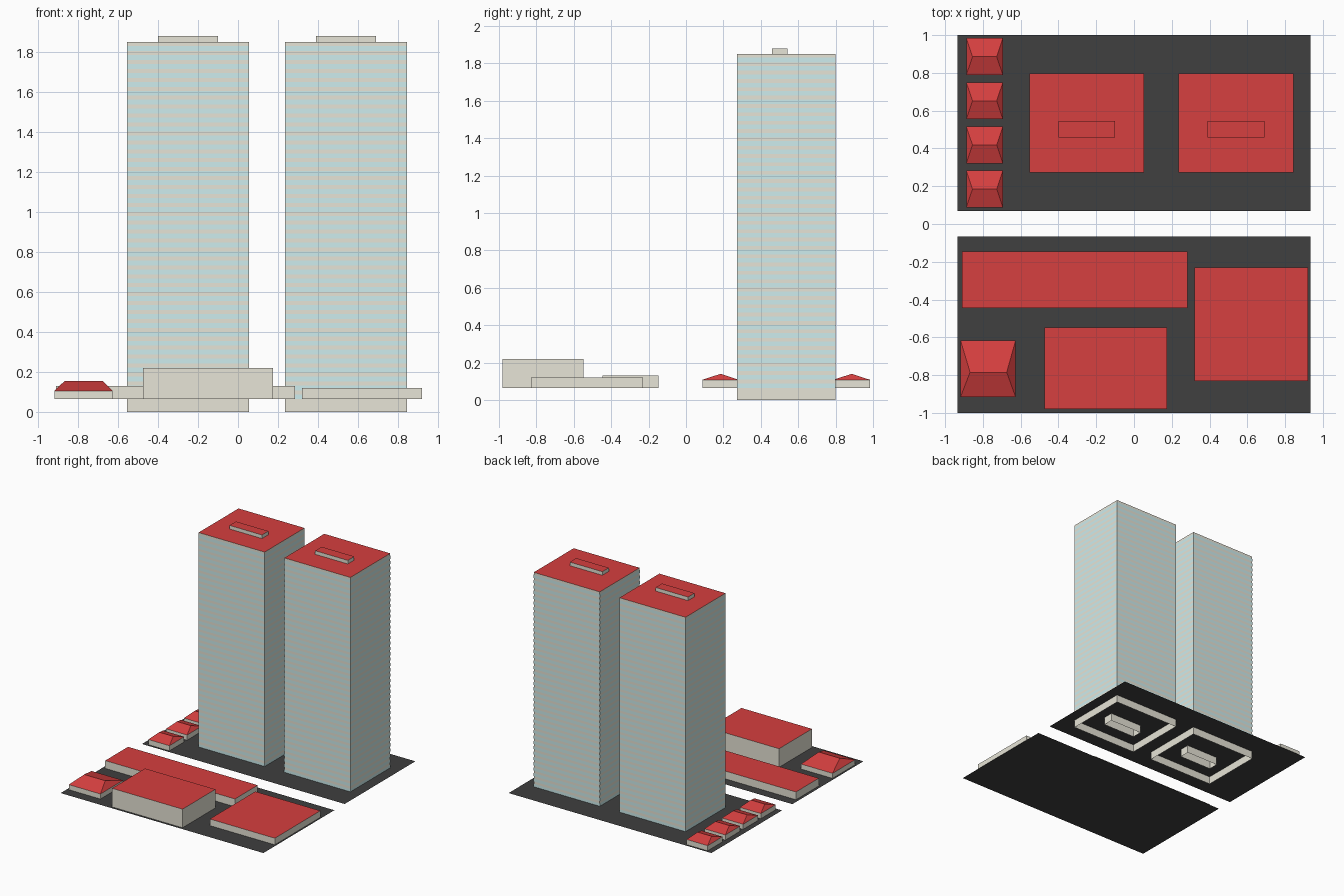
import bpy, bmesh

if "Cube" in bpy.data.objects:
    bpy.data.objects.remove(bpy.data.objects["Cube"])

GROUND = 0.065


def mat(name, rgb):
    m = bpy.data.materials.new(name)
    m.diffuse_color = (*rgb, 1)
    m.use_nodes = True
    m.node_tree.nodes["Principled BSDF"].inputs["Base Color"].default_value = m.diffuse_color
    return m


WALL = mat("wall_beige", (0.80, 0.78, 0.68))
ROOF = mat("roof_red", (0.67, 0.05, 0.05))
GLASS = mat("glass_teal", (0.62, 0.85, 0.86))
TARMAC = mat("tarmac_black", (0.05, 0.05, 0.05))


def finish(name, bm, mats):
    me = bpy.data.meshes.new(name)
    bm.to_mesh(me)
    bm.free()
    for m in mats:
        me.materials.append(m)
    ob = bpy.data.objects.new(name, me)
    bpy.context.collection.objects.link(ob)
    return ob


def ring(bm, x, y, z):
    return [bm.verts.new((a, b, z)) for a, b in
            ((x[0], y[0]), (x[1], y[0]), (x[1], y[1]), (x[0], y[1]))]


def walls(bm, x, y, z0, z1):
    lo, hi = ring(bm, x, y, z0), ring(bm, x, y, z1)
    for i in range(4):
        j = (i + 1) % 4
        bm.faces.new((lo[i], lo[j], hi[j], hi[i]))
    return hi


# Open-bottomed block with a flat red roof
def block(name, x, y, z0, z1):
    bm = bmesh.new()
    bm.faces.new(walls(bm, x, y, z0, z1)).material_index = 1
    return finish(name, bm, [WALL, ROOF])


# Low house with a hipped roof, ridge running along x
def house(name, x, y, eave, top, ridge_x, ridge_y):
    bm = bmesh.new()
    a, b, c, d = walls(bm, x, y, GROUND, eave)
    l, r = [bm.verts.new((v, ridge_y, top)) for v in ridge_x]
    for f in ((a, b, r, l), (b, c, r), (c, d, l, r), (d, a, l)):
        bm.faces.new(f).material_index = 1
    return finish(name, bm, [WALL, ROOF])


# Ground plates
for name, y in (("back_plot", (0.07, 1.0)), ("front_plot", (-1.0, -0.066))):
    bm = bmesh.new()
    bm.faces.new(ring(bm, (-0.934, 0.934), y, GROUND))
    finish(name, bm, [TARMAC])

# Twin towers: shell, lift core and repeating window bands
FLOORS, TOP, OUT = 40, 1.85, 0.001
step = (TOP - GROUND) / FLOORS
ty = (0.273, 0.798)
for side, x0 in (("left", -0.554), ("right", 0.236)):
    tx = (x0, x0 + 0.608)
    block(side + "_tower", tx, ty, 0, TOP)
    block(side + "_lift_core", (x0 + 0.154, x0 + 0.454), (0.459, 0.544), 0, 1.88)
    bm = bmesh.new()
    walls(bm, (tx[0] - OUT, tx[1] + OUT), (ty[0] - OUT, ty[1] + OUT),
          GROUND, GROUND + step * 0.55)
    bands = finish(side + "_tower_windows", bm, [GLASS])
    arr = bands.modifiers.new("floors", 'ARRAY')
    arr.count = FLOORS
    arr.use_relative_offset = False
    arr.use_constant_offset = True
    arr.constant_offset_displace = (0, 0, step)

# Row of small houses
for i in range(4):
    y0 = 0.088 + i * 0.2335
    house(f"small_house_{i + 1}", (-0.888, -0.694), (y0, y0 + 0.195),
          0.108, 0.14, (-0.855, -0.727), y0 + 0.097)

# Front plot buildings
house("large_house", (-0.918, -0.627), (-0.915, -0.617), 0.107, 0.155,
      (-0.868, -0.674), -0.785)
block("long_hall", (-0.911, 0.284), (-0.446, -0.146), GROUND, 0.13)
block("square_hall", (0.321, 0.92), (-0.83, -0.231), GROUND, 0.12)
block("tall_hall", (-0.474, 0.175), (-0.98, -0.547), GROUND, 0.22)
